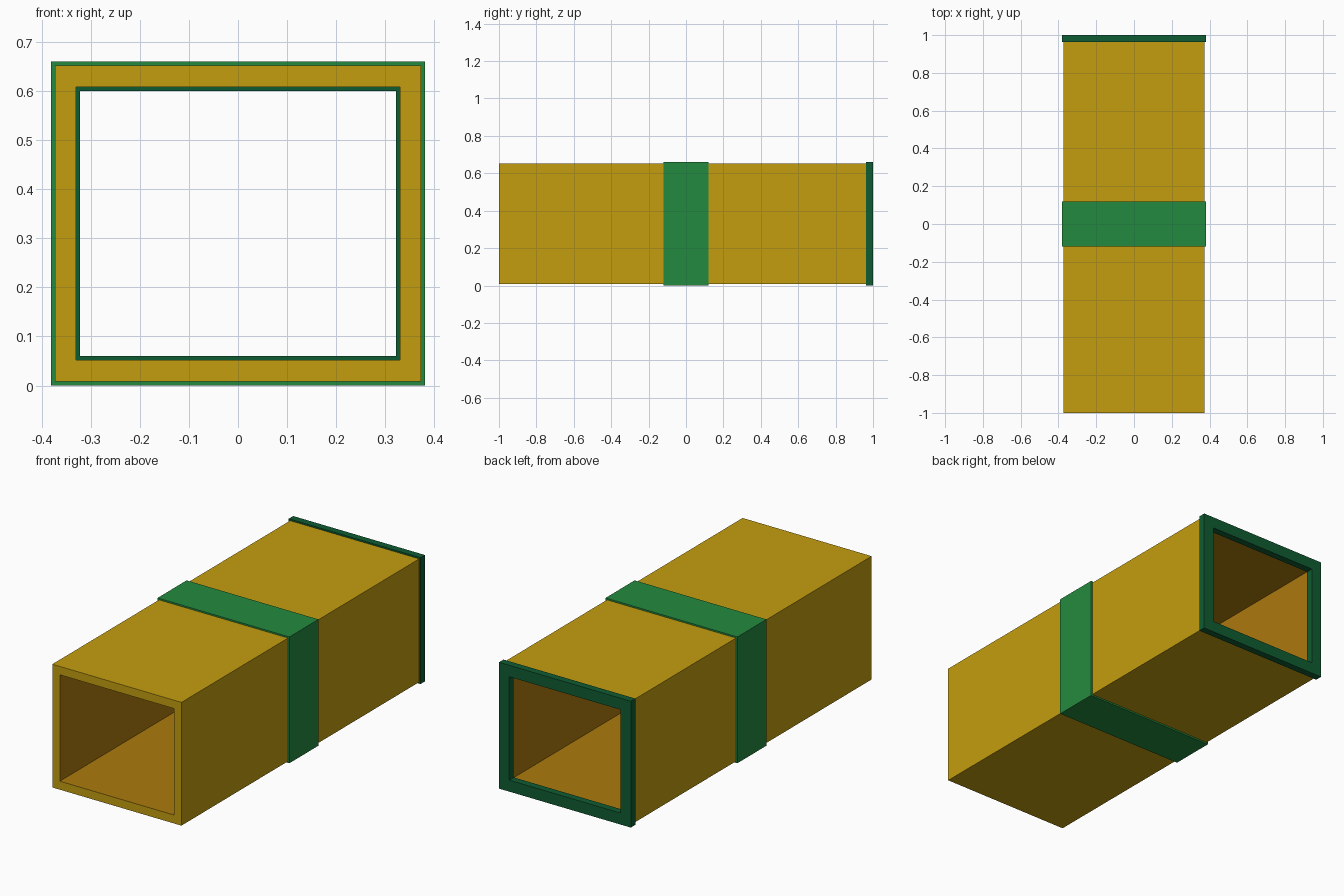
import bpy, bmesh

if "Cube" in bpy.data.objects:
    bpy.data.objects.remove(bpy.data.objects["Cube"])


def srgb(r, g, b):
    def lin(c):
        c /= 255
        return c / 12.92 if c <= 0.04045 else ((c + 0.055) / 1.055) ** 2.4
    return (lin(r), lin(g), lin(b), 1)


def material(name, rgb):
    m = bpy.data.materials.new(name)
    m.diffuse_color = srgb(*rgb)
    m.use_nodes = True
    m.node_tree.nodes["Principled BSDF"].inputs["Base Color"].default_value = m.diffuse_color
    return m


yellow = material("mustard yellow", (196, 158, 15))
ochre = material("ochre lining", (172, 122, 14))
green = material("green", (36, 138, 62))
dark_green = material("dark green", (15, 92, 50))

MID_Z = 0.33  # height of the duct axis


def frame(name, outer, inner, y0, y1, outside, lining):
    """Rectangular ring along y; outer and inner are (half width, half height)."""
    bm = bmesh.new()
    corners = ((-1, -1), (1, -1), (1, 1), (-1, 1))

    def loop(size, y):
        return [bm.verts.new((sx * size[0], y, MID_Z + sz * size[1])) for sx, sz in corners]

    rings = [loop(outer, y0), loop(outer, y1), loop(inner, y1), loop(inner, y0)]
    for k in range(4):
        a, b = rings[k], rings[(k + 1) % 4]
        for i in range(4):
            j = (i + 1) % 4
            f = bm.faces.new((a[i], a[j], b[j], b[i]))
            f.material_index = 1 if k == 2 else 0   # inner walls get the lining
    bmesh.ops.recalc_face_normals(bm, faces=bm.faces)
    me = bpy.data.meshes.new(name)
    bm.to_mesh(me)
    bm.free()
    me.materials.append(outside)
    me.materials.append(lining)
    ob = bpy.data.objects.new(name, me)
    bpy.context.collection.objects.link(ob)
    return ob


# Long hollow duct with a lined interior
frame("duct", (0.373, 0.322), (0.330, 0.278), -1.0, 0.963, yellow, ochre)
# Raised band around the middle
frame("middle_band", (0.381, 0.33), (0.373, 0.322), -0.12, 0.12, green, green)
# Rim closing the back edge, slightly proud inside and out
frame("back_rim", (0.381, 0.33), (0.322, 0.270), 0.963, 1.0, dark_green, dark_green)
